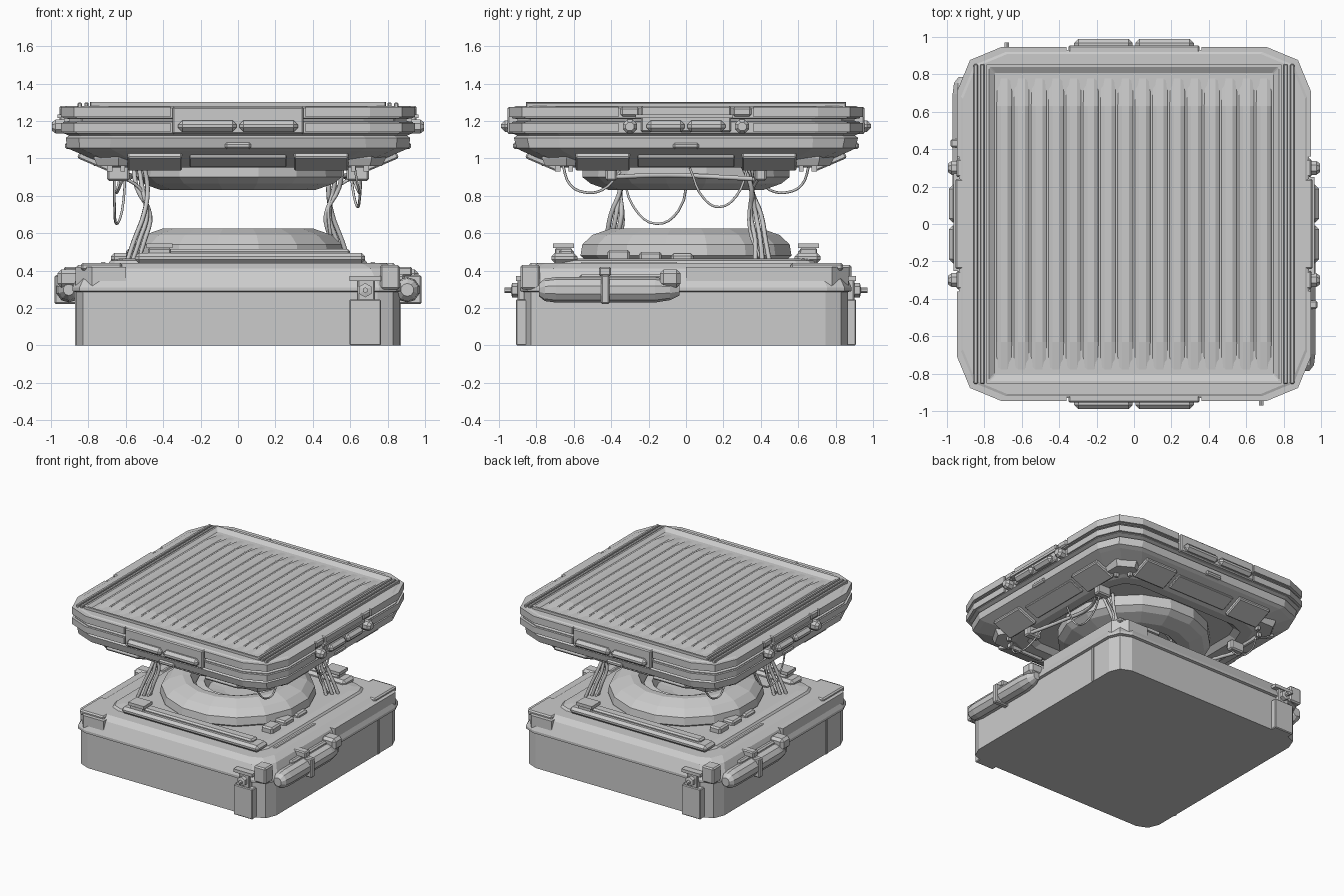
import bpy, bmesh, math
from mathutils import Matrix, Vector

if "Cube" in bpy.data.objects:
    bpy.data.objects.remove(bpy.data.objects["Cube"])

def finish(bm, name, sym=1):
    """Make the mesh into an object, repeated 'sym' times around z."""
    bmesh.ops.recalc_face_normals(bm, faces=bm.faces)
    me = bpy.data.meshes.new(name)
    bm.to_mesh(me)
    bm.free()
    for k in range(sym):
        ob = bpy.data.objects.new(name, me)
        ob.rotation_euler.z = 2 * math.pi * k / sym
        bpy.context.collection.objects.link(ob)

def box(name, x, y, z, sym=1, bevel=0.0, tilt=None):
    bm = bmesh.new()
    c = Vector([(a[0] + a[1]) / 2 for a in (x, y, z)])
    s = [abs(a[1] - a[0]) for a in (x, y, z)]
    bmesh.ops.create_cube(bm, size=1, matrix=Matrix.Diagonal((*s, 1)))
    if bevel:
        bmesh.ops.bevel(bm, geom=bm.edges[:], offset=bevel, segments=1, affect='EDGES')
    m = Matrix.Translation(c)
    if tilt:
        m = m @ Matrix.Rotation(tilt[0], 4, tilt[1])
    bm.transform(m)
    finish(bm, name, sym)

def bridge(name, rings, caps=True, closed=False, sym=1):
    bm = bmesh.new()
    rs = [[bm.verts.new(p) for p in r] for r in rings]
    n = len(rs[0])
    pairs = list(zip(rs, rs[1:])) + ([(rs[-1], rs[0])] if closed else [])
    for a, b in pairs:
        for i in range(n):
            j = (i + 1) % n
            bm.faces.new((a[i], a[j], b[j], b[i]))
    if caps and not closed:
        bm.faces.new(rs[0][::-1])
        bm.faces.new(rs[-1])
    finish(bm, name, sym)

def loft(name, sections, **kw):
    """Stack of rounded rectangles: (half x, half y, corner, z)."""
    rings = []
    for hx, hy, c, z in sections:
        r = []
        for q, (sx, sy) in enumerate([(1, 1), (-1, 1), (-1, -1), (1, -1)]):
            for t in (0, 45, 90):
                a = math.radians(q * 90 + t)
                r.append((sx * (hx - c) + c * math.cos(a), sy * (hy - c) + c * math.sin(a), z))
        rings.append(r)
    bridge(name, rings, **kw)

def lathe(name, profile, n, axis=None, origin=(0, 0, 0), sym=1, **kw):
    """Revolve (radius, height) pairs about z, or about a given axis."""
    rot = Vector((0, 0, 1)).rotation_difference(Vector(axis)).to_matrix() if axis else Matrix.Identity(3)
    rings = [[rot @ Vector((r * math.cos(2 * math.pi * (i + .5) / n), r * math.sin(2 * math.pi * (i + .5) / n), h))
              + Vector(origin) for i in range(n)] for r, h in profile]
    bridge(name, rings, sym=sym, **kw)

def prism(name, pts, z0, z1, sym=1):
    bridge(name, [[(x, y, z) for x, y in pts] for z in (z0, z1)], sym=sym)

def cable(name, pts, r=0.011, sym=1):
    cu = bpy.data.curves.new(name, 'CURVE')
    cu.dimensions, cu.bevel_depth, cu.bevel_resolution, cu.resolution_u = '3D', r, 1, 4
    sp = cu.splines.new('BEZIER')
    sp.bezier_points.add(len(pts) - 1)
    for bp, p in zip(sp.bezier_points, pts):
        bp.co = p
        bp.handle_left_type = bp.handle_right_type = 'AUTO'
    for k in range(sym):
        ob = bpy.data.objects.new(name, cu)
        ob.rotation_euler.z = 2 * math.pi * k / sym
        bpy.context.collection.objects.link(ob)

# --- base housing with overhanging lip and sloped shoulder
loft("base_housing", [(.865, .865, .12, 0), (.865, .865, .12, .285), (.885, .885, .13, .29), (.885, .885, .13, .31),
                      (.84, .84, .13, .41), (.79, .79, .13, .44)])
loft("base_top_plate", [(.70, .70, .1, .43), (.68, .68, .1, .455), (.63, .63, .1, .465)])
prism("base_side_block", [(.60, 0), (.87, 0), (.87, .78), (.78, .87), (.60, .87)], .30, .42, 2)
box("base_side_block_cap", (.62, .84), (.56, .84), (.40, .44), 2, .01)
box("base_seam", (.80, .872), (.555, .57), (.0, .30), 2)
box("front_step", (-.55, .68), (-.72, -.58), (.44, .495), 2, .02)
box("front_step_ridge", (-.48, .60), (-.68, -.60), (.48, .515), 2, .012)
box("terminal_box", (.36, .48), (.61, .70), (.44, .52), 2, .006)
box("terminal_lid", (.35, .49), (.60, .71), (.52, .545), 2)
for i in range(3):
    box("deck_block", (.50, .60), (-.42 + .17 * i, -.30 + .17 * i), (.44, .51 - .01 * i), 2, .012)

# --- vent bars beside the side canister
for i in range(4):
    z = .435 - .022 * i
    box("vent_bar", (.70 + .05 * i, .742 + .05 * i), (-.57, -.04), (z - .05, z + .01), 2, .012)

# --- side canister with strap
lathe("side_canister", [(.035, 0), (.06, .03), (.068, .09), (.068, .62), (.055, .70), (.03, .75)], 10,
      axis=(0, 1, 0), origin=(.905, -.785, .297), sym=2)
box("canister_collar", (.84, .965), (-.14, -.03), (.31, .405), 2, .02)
box("canister_strap", (.84, .98), (-.455, -.41), (.22, .375), 2, .008)
box("strap_hook", (.74, .93), (-.465, -.40), (.37, .42), 2, .008)

# --- corner latches
box("latch_post", (.595, .765), (-.91, -.84), (0, .245), 2, .006)
box("latch_neck", (.64, .73), (-.90, -.82), (.24, .36), 2, .006)
box("latch_cap", (.595, .765), (-.91, -.80), (.345, .37), 2)
box("latch_shelf", (.76, .865), (-.885, -.78), (.30, .43), 2, .01)
lathe("latch_knob", [(.038, 0), (.038, .04), (.015, .045), (.015, .08)], 6, axis=(0, -1, 0),
      origin=(.68, -.89, .295), sym=2)

# --- faceted rings facing one another
lathe("lower_ring", [(.53, .44), (.575, .48), (.565, .54), (.51, .59), (.41, .625), (.35, .62), (.32, .56), (.31, .44)],
      16, closed=True)
lathe("lower_ring_liner", [(.31, .44), (.31, .56), (.25, .575), (.22, .52), (.10, .50)], 16)
lathe("upper_ring", [(.56, 1.0), (.565, .90), (.52, .865), (.42, .83), (.33, .835), (.29, .88), (.28, 1.0)],
      16, closed=True)
lathe("upper_ring_liner", [(.28, 1.0), (.26, .90), (.21, .90), (.19, .96), (.05, .97)], 16)

# --- platform body
loft("platform_hull", [(.56, .56, .14, .985), (.60, .60, .15, .95), (.67, .67, .17, .95), (.88, .88, .22, 1.04),
                       (.915, .905, .23, 1.055), (.92, .92, .24, 1.11), (.89, .89, .23, 1.13)])
loft("platform_deck", [(.90, .90, .23, 1.12), (.935, .93, .24, 1.135), (.935, .93, .24, 1.195), (.90, .90, .23, 1.20),
                       (.90, .90, .23, 1.21), (.935, .93, .24, 1.215), (.935, .93, .24, 1.27), (.915, .91, .24, 1.28)])

# --- corner bumper strips on both deck levels
def strip(d, s, c=.24):
    k = d - c + c * .707
    return [(s, d), (d - c, d), (k, k), (d, d - c), (d, s)]
for z0, z1 in ((1.14, 1.19), (1.22, 1.275)):
    prism("corner_bumper", strip(.947, .36) + strip(.90, .36)[::-1], z0, z1, 4)

# --- underside: tilted panels, pins and corner plates
slope = math.atan2(.09, .21)
for s in (-1, 1):
    box("underside_panel", sorted((s * .30, s * .59)), (-.86, -.68), (.965, 1.005), 4, .008, (-slope, 'X'))
    box("underside_pin", (s * .615 - .012, s * .615 + .012), (-.70, -.67), (.93, 1.05), 4)
box("underside_centre_panel", (-.26, .26), (-.83, -.70), (.975, 1.01), 4, .005, (-slope, 'X'))
box("underside_centre_tab", (-.07, .07), (-.925, -.88), (1.05, 1.085), 4, .01)
lathe("corner_foot", [(.13, .96), (.15, 1.0), (.15, 1.05)], 6, origin=(.64, .64, 0), sym=4)

# --- top tray frame, rails and ribbed bed
loft("tray_frame", [(.79, .855, .01, 1.26), (.79, .855, .01, 1.30), (.775, .84, .01, 1.30), (.74, .80, .01, 1.275),
                    (.74, .80, .01, 1.26)], closed=True)
for x in (.80, .835):
    box("tray_rail", (x, x + .022), (-.855, .855), (1.27, 1.298), 2, .004)
n, w = 16, 1.48 / 16
section = [(0, 0), (.1, .55), (.3, 1), (.7, 1), (.9, .55), (1, 0)]
bm = bmesh.new()
for i in range(n):
    x0 = -.74 + i * w
    rows = [[bm.verts.new((x0 + u * w, y, 1.272 + h * v)) for u, v in section]
            for y, h in ((-.81, .004), (-.63, .026), (.63, .026), (.81, .004))]
    for a, b in zip(rows, rows[1:]):
        for j in range(5):
            bm.faces.new((a[j], a[j + 1], b[j + 1], b[j]))
finish(bm, "ribbed_bed")

# --- clasp pads, backing plates and bolts on the four sides
box("front_backing", (-.35, .35), (-.955, -.86), (1.13, 1.275), 2, .008)
box("side_backing", (.86, .955), (-.24, .24), (1.14, 1.28), 2, .008)
box("side_bar", (.90, .965), (-.27, .25), (1.215, 1.235), 2)
for s in (-1, 1):
    box("front_clasp", sorted((s * .008, s * .32)), (-.99, -.93), (1.142, 1.203), 2, .022)
    box("side_clasp", (.93, .99), sorted((s * .008, s * .21)), (1.14, 1.203), 2, .022)
    lathe("side_bolt", [(.04, 0), (.04, .05), (.024, .07)], 8, axis=(1, 0, 0), origin=(.925, s * .30, 1.17), sym=2)
    box("side_hinge", (.90, .95), (s * .30 - .05, s * .30 + .05), (1.225, 1.275), 2, .01)

# --- cables between base and platform, and loose hanging loops
for i in range(3):
    d = .028 * i
    cable("power_cable", [(.56 - d, .30 + d, .97), (.54 - d, .35, .84), (.47 + d * .6, .345 + d, .70),
                          (.50 + d, .37 + d, .56), (.54 + d, .37 + 1.4 * d, .44)], .013, 2)
cable("thin_cable", [(.68, .42, .90), (.58, .38, .88), (.50, .35, .80), (.49, .34, .62), (.53, .40, .46)], .009, 2)
cable("top_harness", [(.68, -.40, .90), (.60, -.1, .91), (.58, .18, .90), (.66, .36, .89)], .014, 2)
cable("hanging_loop", [(-.66, -.34, .95), (-.66, -.28, .74), (-.65, -.16, .65), (-.62, -.04, .72), (-.60, .01, .96)], .007)
cable("hanging_loop", [(.66, .02, .95), (.65, .10, .78), (.64, .18, .74), (.62, .27, .80), (.60, .33, .95)], .007)
cable("hanging_loop", [(.62, -.66, .97), (.64, -.62, .86), (.65, -.55, .82), (.64, -.45, .83), (.60, -.35, .93)], .007, 2)
for s in (-1, 1):
    box("cable_clamp", (.58, .70), (s * .40 - .03, s * .40 + .03), (.88, .96), 2, .01)
